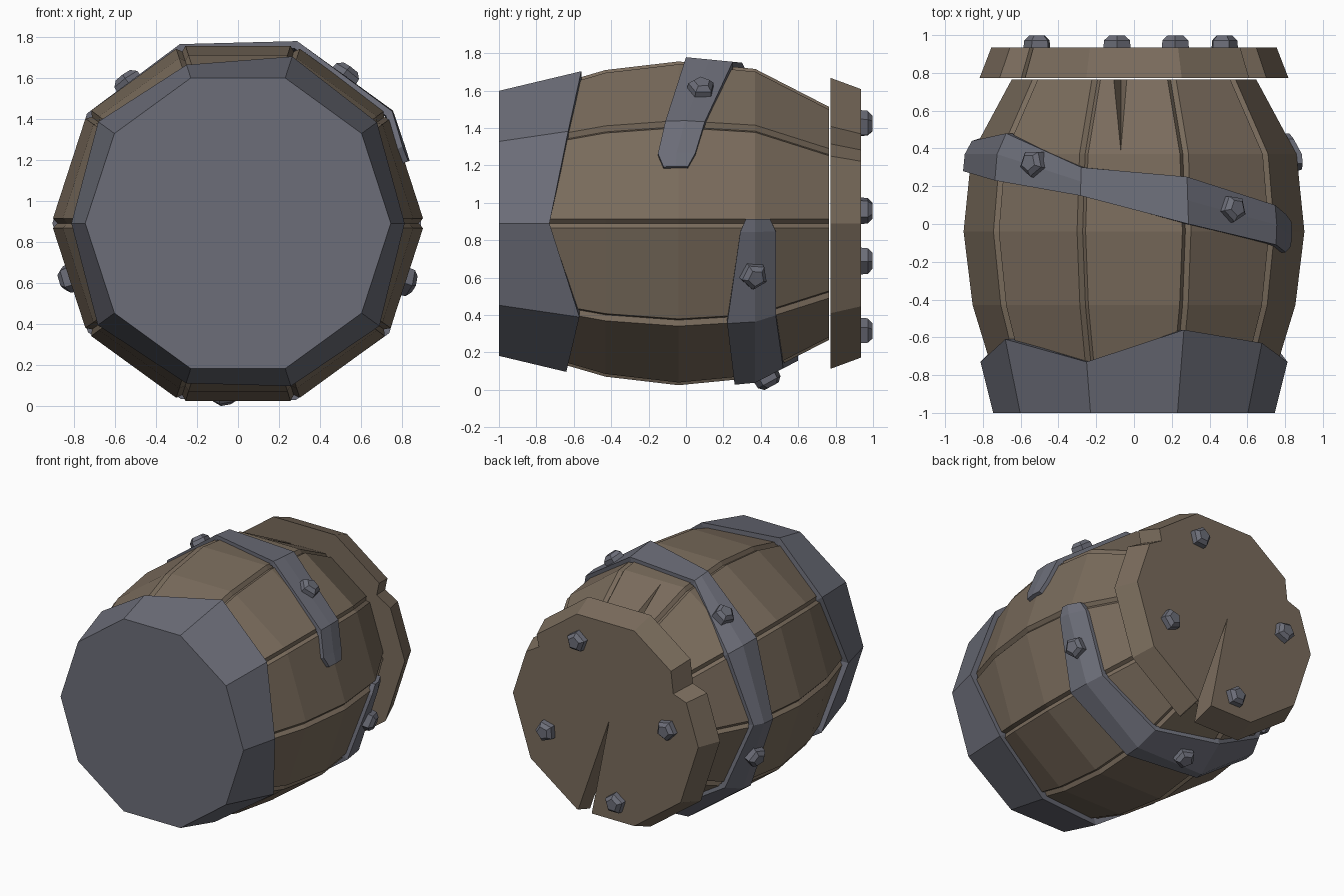
import bpy, bmesh, math
from mathutils import Vector

if "Cube" in bpy.data.objects:
    bpy.data.objects.remove(bpy.data.objects["Cube"])

CZ = 0.89  # barrel axis height; axis runs along y


def material(name, rgb):
    m = bpy.data.materials.new(name)
    m.diffuse_color = (*rgb, 1)
    m.use_nodes = True
    m.node_tree.nodes["Principled BSDF"].inputs["Base Color"].default_value = m.diffuse_color
    return m


WOOD = material("brown_wood", (0.195, 0.150, 0.108))
METAL = material("grey_metal", (0.150, 0.155, 0.190))


def finish(name, bm, mat):
    bmesh.ops.recalc_face_normals(bm, faces=bm.faces[:])
    me = bpy.data.meshes.new(name)
    bm.to_mesh(me)
    bm.free()
    me.materials.append(mat)
    ob = bpy.data.objects.new(name, me)
    bpy.context.collection.objects.link(ob)
    return ob


def loft(rings, bm=None, caps=True):
    """Bridge equal-length closed rings of points, optionally capping both ends."""
    bm = bm or bmesh.new()
    vs = [[bm.verts.new(p) for p in r] for r in rings]
    n = len(vs[0])
    for a, b in zip(vs, vs[1:]):
        for i in range(n):
            j = (i + 1) % n
            bm.faces.new((a[i], a[j], b[j], b[i]))
    if caps:
        bm.faces.new(vs[0])
        bm.faces.new(vs[-1])
    return bm, vs


def polar(deg, r, y):
    """Point on the ten-sided section of corner radius r."""
    k = math.cos(math.radians(18)) / math.cos(math.radians(deg % 36 - 18))
    a = math.radians(deg)
    return Vector((r * k * math.cos(a), y, CZ + r * k * math.sin(a)))


# Barrel side profile (y, corner radius)
PROFILE = [(-0.96, 0.70), (-0.43, 0.862), (-0.04, 0.91), (0.37, 0.868), (0.765, 0.655)]


def radius(y):
    for (y0, r0), (y1, r1) in zip(PROFILE, PROFILE[1:]):
        if y <= y1:
            return r0 + (r1 - r0) * (y - y0) / (y1 - y0)
    return PROFILE[-1][1]


# Staved body: each corner has a narrow groove
def stave_ring(y, r):
    ring = []
    for k in range(10):
        d = math.degrees(0.024 / r)
        ring += [polar(36 * k - d, r, y), polar(36 * k, r - 0.03, y), polar(36 * k + d, r, y)]
    return ring


bm, vs = loft([stave_ring(y, r) for y, r in PROFILE], caps=False)
bm.faces.new(vs[0])
# split in the top stave, open at the back end
r0, l0, r1, l1 = vs[3][8], vs[3][9], vs[4][8], vs[4][9]
bm.faces.remove(next(f for f in bm.faces if {r0, l0, r1, l1} == set(f.verts)))


def on_stave(x, y, sink=0):
    t = (y - 0.37) / (0.765 - 0.37)
    return bm.verts.new((x, y, r0.co.z + (r1.co.z - r0.co.z) * t - sink))


tip, a, b, c = on_stave(-0.07, 0.39), on_stave(-0.107, 0.765), on_stave(-0.038, 0.765), on_stave(-0.07, 0.765, 0.08)
for f in ((l0, tip, a, l1), (r0, r1, b, tip), (l0, r0, tip), (tip, c, a), (tip, b, c)):
    bm.faces.new(f)
bm.faces.new(vs[4][:9] + [b, c, a] + vs[4][9:])
finish("barrel_staves", bm, WOOD)

# Front metal cap with a zigzag rear edge
EDGE = [-0.73, -0.63, -0.56, -0.73, -0.61, -0.73, -0.60, -0.70, -0.64, -0.57]


def cap_ring(inset):
    return [polar(36 * k, 0.745 + 0.25 * (y + 1) - inset, y) for k, y in enumerate(EDGE)]


bm, _ = loft([[polar(36 * k, 0.745, -1) for k in range(10)], cap_ring(0), cap_ring(0.06),
              [polar(36 * k, 0.62, -0.94) for k in range(10)]])
finish("front_metal_cap", bm, METAL)


# Back lid: decagon outline with two corner chips and a crack
def corner(k):
    return (math.cos(math.radians(36 * k)), math.sin(math.radians(36 * k)))


outline = [corner(0), (0.857, 0.44), (0.72, 0.52), (0.745, 0.634), corner(2), corner(3),
           (-0.705, 0.663), (-0.73, 0.45), (-0.87, 0.40), corner(5), corner(6), corner(7),
           (0.15, -0.951), (-0.04, 0.01), (0.295, -0.951), corner(8), corner(9)]
bm, _ = loft([[(x * r, y, CZ + z * r) for x, z in outline] for y, r in ((0.772, 0.818), (0.935, 0.755))])
finish("back_lid", bm, WOOD)

# Broken metal hoop spiralling round the barrel (angle, front y, back y)
HOOP = [(1.5, 0.32, 0.45), (-3, 0.29, 0.48), (-36, 0.22, 0.48), (-72, 0.26, 0.52), (-108, 0.32, 0.60),
        (-144, 0.29, 0.50), (-180, 0.28, 0.44), (-216, 0.23, 0.48), (-252, 0.15, 0.30),
        (-288, 0.0, 0.25), (-324, -0.11, 0.10), (-335, -0.15, 0.05), (-340, -0.12, 0.01)]
rings = []
for ang, lo, hi in HOOP:
    mid = 0.37 if lo + 0.03 < 0.37 < hi - 0.03 else (lo + hi) / 2
    rings.append([polar(ang, radius(y) + 0.028, y) for y in (lo, mid, hi)] +
                 [polar(ang, radius(y) - 0.01, y) for y in (hi, mid, lo)])
bm, _ = loft(rings)
finish("broken_hoop", bm, METAL)


# Five-sided bolts
def bolt(name, pos, normal, spin):
    q = Vector(normal).to_track_quat('Z', 'Y')
    rings = [[Vector(pos) + q @ Vector((r * math.cos(t), r * math.sin(t), h))
              for t in (math.radians(spin + 72 * i) for i in range(5))]
             for h, r in ((-0.03, 0.078), (0.035, 0.072), (0.06, 0.045))]
    finish(name, loft(rings)[0], METAL)


for i, (ang, y) in enumerate([(54, 0.08), (-19, 0.36), (128, 0.32), (198, 0.36), (-95, 0.43)]):
    pos = polar(ang, radius(y) + 0.024, y)
    flat = math.radians(math.floor(ang / 36) * 36 + 18)
    slope = -(radius(y + 0.05) - radius(y - 0.05)) / 0.1
    bolt(f"hoop_bolt_{i + 1}", pos, (math.cos(flat), slope, math.sin(flat)), 20 + 30 * i)

for i, (x, z) in enumerate([(0.22, 1.42), (0.475, 0.69), (-0.51, 0.96), (-0.09, 0.31)]):
    bolt(f"lid_bolt_{i + 1}", (x, 0.937, z), (0, 1, 0), 15 + 25 * i)
